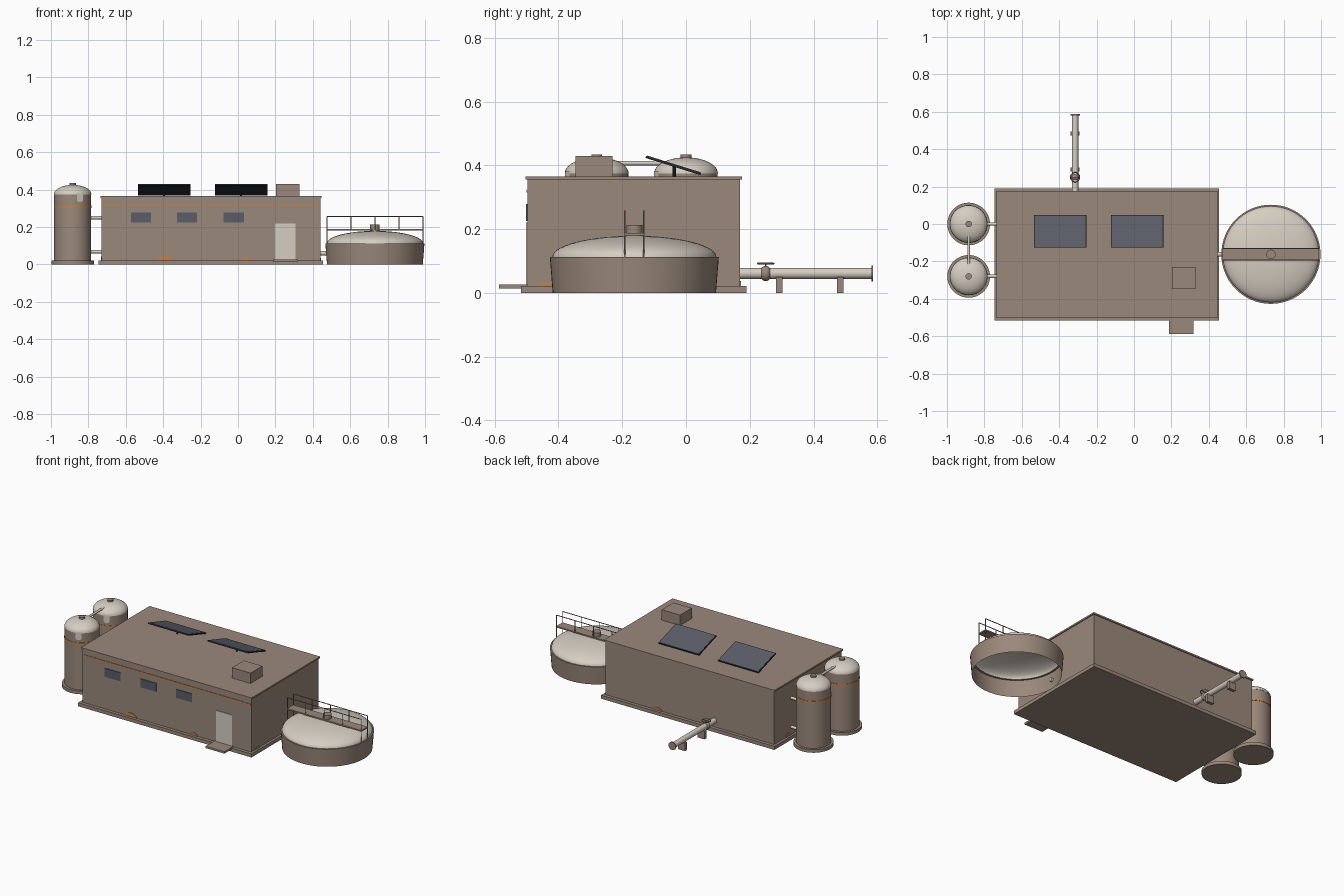
import bpy, bmesh, math
from mathutils import Vector, Matrix

if "Cube" in bpy.data.objects:
    bpy.data.objects.remove(bpy.data.objects["Cube"])


def mat(name, r, g, b):
    lin = [((c / 255 + 0.055) / 1.055) ** 2.4 for c in (r, g, b)]
    m = bpy.data.materials.new(name)
    m.diffuse_color = (*lin, 1)
    m.use_nodes = True
    m.node_tree.nodes["Principled BSDF"].inputs["Base Color"].default_value = m.diffuse_color
    return m


CLAY = mat("clay_brown", 155, 137, 123)
PALE = mat("pale_stone", 214, 206, 194)
RUST = mat("rust_orange", 190, 132, 82)
GLASS = mat("slate_glass", 90, 93, 104)
DARK = mat("charcoal", 38, 43, 46)


def finish(name, bm, material, smooth=False):
    me = bpy.data.meshes.new(name)
    bm.to_mesh(me)
    bm.free()
    ob = bpy.data.objects.new(name, me)
    bpy.context.collection.objects.link(ob)
    me.materials.append(material)
    if smooth:
        bpy.ops.object.select_all(action='DESELECT')
        ob.select_set(True)
        bpy.context.view_layer.objects.active = ob
        bpy.ops.object.shade_smooth_by_angle(angle=math.radians(35))
    return ob


def box(name, x, y, z, material, tilt=0):
    """Box from (min, max) ranges, optionally tilted about x."""
    bm = bmesh.new()
    size = [r[1] - r[0] for r in (x, y, z)]
    mid = [(r[0] + r[1]) / 2 for r in (x, y, z)]
    bmesh.ops.create_cube(bm, size=1, matrix=Matrix.Translation(mid)
                          @ Matrix.Rotation(tilt, 4, 'X') @ Matrix.Diagonal((*size, 1)))
    return finish(name, bm, material)


def rod(name, a, b, r, material, sides=20):
    """Cylinder between two points."""
    a, b = Vector(a), Vector(b)
    d = b - a
    bm = bmesh.new()
    m = Matrix.Translation((a + b) / 2) @ d.to_track_quat('Z', 'Y').to_matrix().to_4x4()
    bmesh.ops.create_cone(bm, cap_ends=True, segments=sides, radius1=r, radius2=r,
                          depth=d.length, matrix=m)
    return finish(name, bm, material, sides > 8)


def lathe(name, x, y, profile, material, sides=48):
    """Spin (radius, z) points about a vertical axis."""
    bm = bmesh.new()
    vs = [bm.verts.new((x + r, y, z)) for r, z in profile]
    es = [bm.edges.new(p) for p in zip(vs, vs[1:])]
    bmesh.ops.spin(bm, geom=vs + es, cent=(x, y, 0), axis=(0, 0, 1),
                   angle=2 * math.pi, steps=sides, use_duplicate=False)
    bmesh.ops.remove_doubles(bm, verts=bm.verts, dist=1e-5)
    bmesh.ops.recalc_face_normals(bm, faces=bm.faces)
    return finish(name, bm, material, True)


def dome(r, z, h, n=10):
    return [(r * math.cos(i * math.pi / 2 / n), z + h * math.sin(i * math.pi / 2 / n))
            for i in range(n + 1)]


def rust_patch(name, centre, along, out, w, h):
    """Thin half-ellipse stain at the foot of a wall."""
    c, along, out = Vector(centre), Vector(along), Vector(out)
    bm = bmesh.new()
    vs = [bm.verts.new(c + out * 0.003 + along * (w * math.cos(t * math.pi / 10))
                       + Vector((0, 0, h * math.sin(t * math.pi / 10)))) for t in range(11)]
    f = bm.faces.new(vs)
    f.normal_update()
    if f.normal.dot(out) < 0:
        f.normal_flip()
    g = bmesh.ops.extrude_face_region(bm, geom=[f], use_keep_orig=True)
    bmesh.ops.translate(bm, vec=-out * 0.004,
                        verts=[v for v in g['geom'] if isinstance(v, bmesh.types.BMVert)])
    bmesh.ops.recalc_face_normals(bm, faces=bm.faces)
    finish(name, bm, RUST)


# main building
box("plinth", (-0.745, 0.455), (-0.517, 0.19), (0, 0.022), CLAY)
box("walls", (-0.73, 0.44), (-0.497, 0.17), (0.02, 0.358), CLAY)
box("roof_slab", (-0.736, 0.446), (-0.503, 0.176), (0.355, 0.365), CLAY)
box("front_stripe", (-0.728, 0.438), (-0.5, -0.49), (0.314, 0.323), RUST)
for i, x in enumerate((-0.572, -0.326, -0.077)):
    box(f"window_{i}", (x, x + 0.108), (-0.501, -0.49), (0.225, 0.278), GLASS)
box("door", (0.198, 0.308), (-0.501, -0.49), (0.022, 0.22), PALE)
box("door_step", (0.187, 0.317), (-0.587, -0.49), (0.014, 0.026), CLAY)
rust_patch("front_rust_large", (-0.395, -0.497, 0.022), (1, 0, 0), (0, -1, 0), 0.042, 0.024)
rust_patch("front_rust_small", (0.045, -0.497, 0.022), (1, 0, 0), (0, -1, 0), 0.025, 0.016)
rust_patch("right_rust", (0.44, -0.44, 0.022), (0, 1, 0), (1, 0, 0), 0.025, 0.012)
rust_patch("back_rust", (0.08, 0.17, 0.022), (1, 0, 0), (0, 1, 0), 0.035, 0.016)
rust_patch("left_rust", (-0.73, 0.03, 0.022), (0, 1, 0), (-1, 0, 0), 0.03, 0.02)

# roof equipment
box("roof_unit", (0.202, 0.33), (-0.347, -0.23), (0.36, 0.43), CLAY)
tilt = -math.radians(17.3)
for i, x in enumerate((-0.535, -0.123)):
    box(f"panel_frame_{i}", (x, x + 0.28), (-0.13, 0.051), (0.396, 0.403), DARK, tilt)
    box(f"panel_cells_{i}", (x + 0.004, x + 0.276), (-0.126, 0.049), (0.4025, 0.4045), GLASS, tilt)
    rod(f"panel_leg_{i}", (x + 0.14, -0.037, 0.362), (x + 0.14, -0.037, 0.398), 0.005, DARK, 8)

# pair of tall tanks
TX = -0.884
for i, y in enumerate((0.0, -0.28)):
    lathe(f"tall_tank_base_{i}", TX, y, [(0, 0), (0.114, 0), (0.114, 0.02), (0, 0.02)], CLAY)
    lathe(f"tall_tank_body_{i}", TX, y, [(0.099, 0.02), (0.099, 0.375)], CLAY)
    lathe(f"tall_tank_dome_{i}", TX, y, dome(0.1, 0.375, 0.05), PALE)
    lathe(f"tall_tank_band_{i}", TX, y, [(0.098, 0.302), (0.101, 0.302), (0.101, 0.316), (0.098, 0.316)], RUST)
    rod(f"tall_tank_cap_{i}", (TX, y, 0.415), (TX, y, 0.434), 0.017, CLAY)
    for z in (0.25, 0.068):
        rod(f"tank_link_{i}", (TX + 0.08, y, z), (-0.72, y, z), 0.009, PALE)
    # pale drip running down from the dome
    bm = bmesh.new()
    pts = [(-1, 0.38), (1, 0.38)] + [(math.cos(t * math.pi / 8), 0.345 - 0.012 * math.sin(t * math.pi / 8))
                                     for t in range(9)]
    vs = []
    for u, z in pts:
        a = math.radians(-67 + 10 * u)
        vs.append(bm.verts.new((TX + 0.1025 * math.cos(a), y + 0.1025 * math.sin(a), z)))
    f = bm.faces.new(vs)
    f.normal_update()
    if f.normal.y > 0:
        f.normal_flip()
    finish(f"dome_drip_{i}", bm, PALE)
rod("tall_tank_crossover", (TX, -0.04, 0.407), (TX, -0.24, 0.407), 0.007, PALE)

# broad low tank, open underneath
CX, CY = 0.732, -0.162
lathe("low_tank_wall", CX, CY, [(0.256, 0), (0.265, 0.113), (0.252, 0.113)], CLAY, 64)
lathe("low_tank_dome", CX, CY, dome(0.257, 0.113, 0.066, 14), PALE, 64)
rod("low_tank_hub", (CX, CY, 0.17), (CX, CY, 0.213), 0.025, CLAY)
rod("low_tank_link", (0.43, CY, 0.06), (0.485, CY, 0.06), 0.012, PALE)

# walkway over the low tank
box("walkway_deck", (0.474, 0.99), (CY - 0.031, CY + 0.031), (0.18, 0.188), CLAY)
for y in (CY - 0.03, CY + 0.03):
    rod("handrail", (0.475, y, 0.257), (0.989, y, 0.257), 0.0025, CLAY, 8)
    for i in range(5):
        x = 0.476 + 0.512 * i / 4
        rod("rail_post", (x, y, 0.108 if i in (0, 4) else 0.184), (x, y, 0.257), 0.0025, CLAY, 8)

# outlet pipe behind the building
PX, PZ = -0.315, 0.061
rod("outlet_pipe", (PX, 0.16, PZ), (PX, 0.583, PZ), 0.017, PALE, 28)
rod("outlet_flange", (PX, 0.581, PZ), (PX, 0.587, PZ), 0.025, CLAY, 28)
for y in (0.292, 0.484):
    box("pipe_support", (PX - 0.024, PX + 0.024), (y - 0.01, y + 0.01), (0, 0.05), CLAY)
bm = bmesh.new()
bmesh.ops.create_uvsphere(bm, u_segments=24, v_segments=12, radius=1, matrix=Matrix.Translation(
    (PX, 0.25, PZ)) @ Matrix.Diagonal((0.024, 0.019, 0.024, 1)))
finish("valve_body", bm, CLAY, True)
rod("valve_stem", (PX, 0.25, PZ), (PX, 0.25, 0.092), 0.003, CLAY, 8)
ring = [(0.025 + 0.0025 * math.cos(t * math.pi / 4), 0.092 + 0.0025 * math.sin(t * math.pi / 4)) for t in range(9)]
lathe("valve_wheel", PX, 0.25, ring, CLAY, 28)
box("wheel_spoke", (PX - 0.025, PX + 0.025), (0.248, 0.252), (0.091, 0.093), CLAY)
